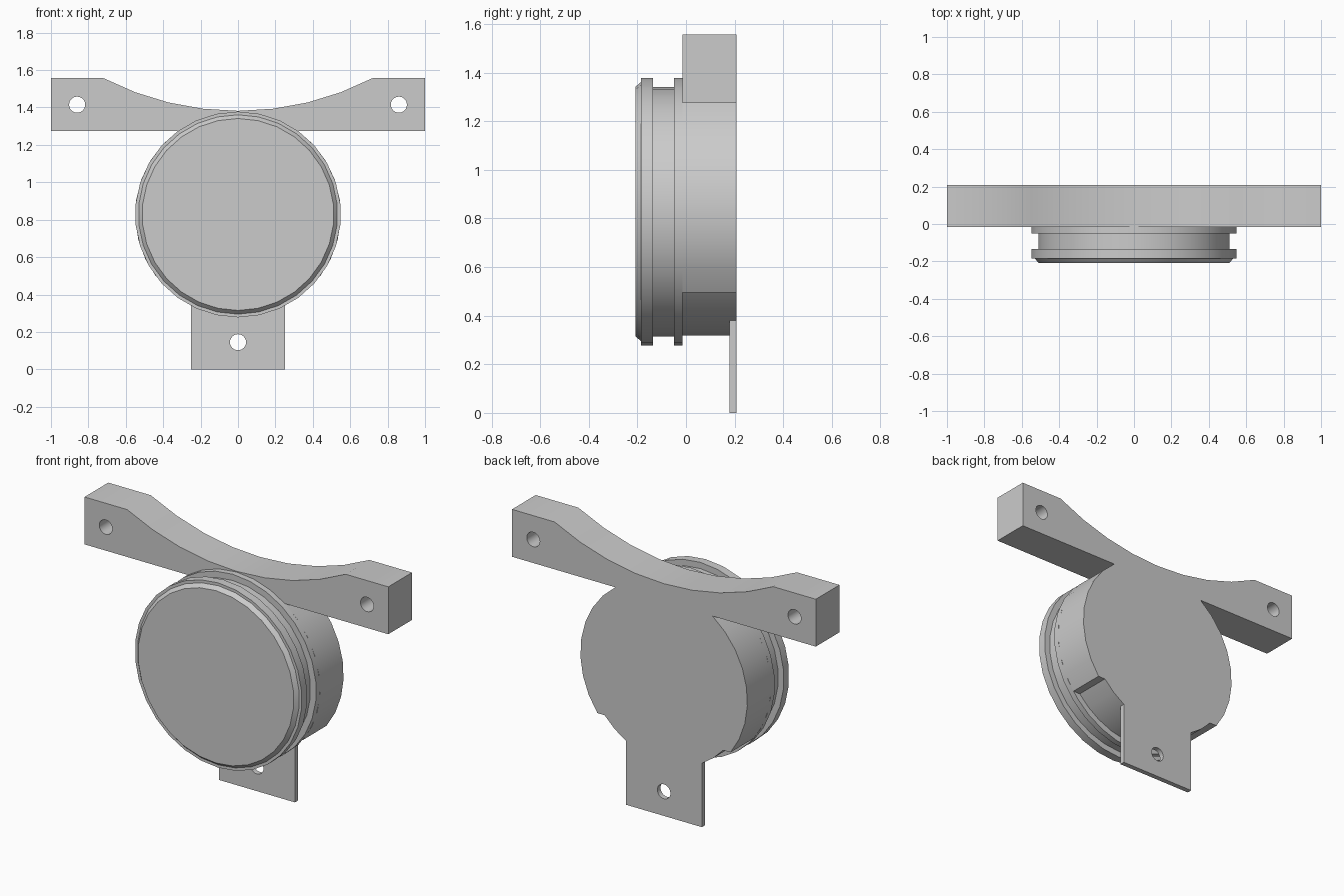
import bpy, bmesh, math

if "Cube" in bpy.data.objects:
    bpy.data.objects.remove(bpy.data.objects["Cube"])

CZ = 0.828            # height of the round housing's axis
R_OUT, R_IN = 0.55, 0.513
Y_BACK, Y_FRONT, Y_MID = 0.208, -0.208, -0.015

grey = bpy.data.materials.new("light grey")
grey.diffuse_color = (0.6, 0.6, 0.6, 1)
grey.use_nodes = True
grey.node_tree.nodes["Principled BSDF"].inputs["Base Color"].default_value = grey.diffuse_color


def finish(name, bm):
    bmesh.ops.recalc_face_normals(bm, faces=bm.faces[:])
    mesh = bpy.data.meshes.new(name)
    bm.to_mesh(mesh)
    bm.free()
    mesh.materials.append(grey)
    obj = bpy.data.objects.new(name, mesh)
    bpy.context.collection.objects.link(obj)
    return obj


def arc(radius, start, end, steps, cz=CZ):
    """Points in the xz plane, angles in degrees."""
    angles = [math.radians(start + (end - start) * i / steps) for i in range(steps + 1)]
    return [(radius * math.cos(a), cz + radius * math.sin(a)) for a in angles]


def extrude_outline(name, outline, y0, y1):
    bm = bmesh.new()
    face = bm.faces.new([bm.verts.new((x, y0, z)) for x, z in outline])
    new = bmesh.ops.extrude_face_region(bm, geom=[face])["geom"]
    bmesh.ops.translate(bm, vec=(0, y1 - y0, 0),
                        verts=[v for v in new if isinstance(v, bmesh.types.BMVert)])
    return finish(name, bm)


def select(obj):
    bpy.ops.object.select_all(action="DESELECT")
    obj.select_set(True)
    bpy.context.view_layer.objects.active = obj


def drill(obj, x, z):
    """Screw hole through the part along y."""
    hole = [(x + px, pz) for px, pz in arc(0.043, 0, 360, 24, z)[:-1]]
    cutter = extrude_outline("hole_cutter", hole, -0.5, 0.5)
    cutter.hide_render = True
    mod = obj.modifiers.new("hole", "BOOLEAN")
    mod.operation, mod.solver, mod.object = "DIFFERENCE", "EXACT", cutter
    select(obj)
    bpy.ops.object.modifier_apply(modifier=mod.name)
    bpy.data.objects.remove(cutter)


def smooth(obj):
    select(obj)
    bpy.ops.object.shade_smooth_by_angle(angle=math.radians(25))


# Front housing: turned profile with chamfered cap, two flanges and a groove
profile = [(0.513, Y_FRONT), (0.533, -0.185), (R_OUT, -0.185), (R_OUT, -0.135),
           (R_IN, -0.135), (R_IN, -0.05), (R_OUT, -0.05), (R_OUT, Y_MID)]
SEG = 30
bm = bmesh.new()
rings = []
for r, y in profile:
    pts = arc(r, 90, 450, SEG)[:-1]
    rings.append([bm.verts.new((x, y, z)) for x, z in pts])
for a, b in zip(rings, rings[1:]):
    for i in range(SEG):
        j = (i + 1) % SEG
        bm.faces.new((a[i], a[j], b[j], b[i]))
bm.faces.new(rings[0])
bm.faces.new(rings[-1])
smooth(finish("front_housing", bm))

# Rear body and mounting bar share one outline
Z_BAR, Z_TOP, Z_STEP = 1.275, 1.557, 0.495
bar_a = math.degrees(math.asin((Z_BAR - CZ) / R_OUT))
step_a = math.degrees(math.asin((CZ - Z_STEP) / R_OUT))
low_a = math.degrees(math.asin((CZ - Z_STEP) / R_IN))
plate_a = math.degrees(math.acos(0.25 / R_IN))
dip_r = 1.569                                    # scooped top of the bar
dip_a = math.degrees(math.asin(0.72 / dip_r))
dip_z = 1.382 + dip_r

outline = [(1, Z_BAR), (1, Z_TOP)]
outline += arc(dip_r, 270 + dip_a, 270 - dip_a, 8, dip_z)
outline += [(-1, Z_TOP), (-1, Z_BAR)]
outline += arc(R_OUT, 180 - bar_a, 180 + step_a, 8)
outline += arc(R_IN, 180 + low_a, 180 + plate_a, 2)
outline += arc(R_IN, 180 + plate_a, 360 - plate_a, 5)[1:]
outline += arc(R_IN, 360 - plate_a, 360 - low_a, 2)[1:]
outline += arc(R_OUT, -step_a, bar_a, 8)
body = extrude_outline("rear_body_and_mounting_bar", outline, Y_MID, Y_BACK)
for side in (-1, 1):
    drill(body, side * 0.86, 1.415)
smooth(body)

# Thin lower tab that meets the underside of the rear body
tab_outline = [(-0.25, 0), (0.25, 0)] + arc(R_IN, 360 - plate_a, 180 + plate_a, 5)
tab = extrude_outline("lower_tab", tab_outline, 0.178, Y_BACK)
drill(tab, 0, 0.145)
smooth(tab)
